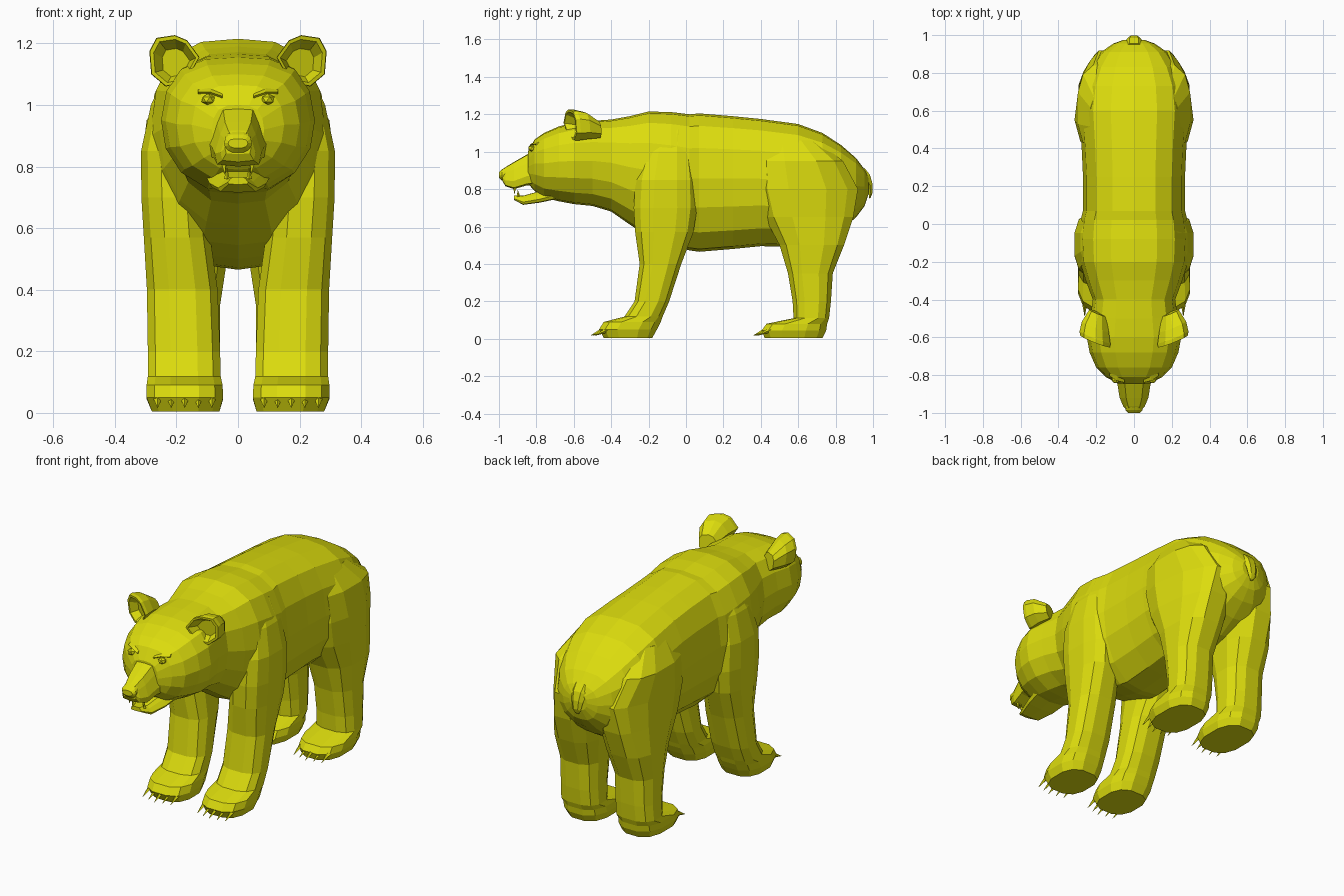
import bpy, bmesh, math
from mathutils import Vector

fur = bpy.data.materials.new("yellow")
fur.diffuse_color = (0.72, 0.72, 0.004, 1)


def finish(name, bm):
    bmesh.ops.recalc_face_normals(bm, faces=bm.faces)
    mesh = bpy.data.meshes.new(name)
    bm.to_mesh(mesh)
    bm.free()
    mesh.materials.append(fur)
    obj = bpy.data.objects.new(name, mesh)
    bpy.context.collection.objects.link(obj)
    return obj


def loft(name, rings):
    """Skin a list of equal-length rings and cap both ends."""
    bm = bmesh.new()
    loops = [[bm.verts.new(p) for p in r] for r in rings]
    n = len(loops[0])
    for a, b in zip(loops, loops[1:]):
        for i in range(n):
            j = (i + 1) % n
            bm.faces.new((a[i], a[j], b[j], b[i]))
    bm.faces.new(loops[0])
    bm.faces.new(loops[-1])
    return finish(name, bm)


# Half cross-sections: (fraction of half width, fraction of height)
TORSO = [(0, 1), (.42, .985), (.74, .91), (.93, .75), (1, .53),
         (.94, .32), (.74, .14), (.4, .02), (0, 0)]
MUZZLE = [(0, 1), (.52, .98), (.72, .72), (.95, .3), (.85, .05), (0, 0)]


def cross(half, y, top, bottom, w):
    right = [(x * w, y, bottom + t * (top - bottom)) for x, t in half]
    return right + [(-x, yy, z) for x, yy, z in right[-2:0:-1]]


def along_y(name, half, rows):
    return loft(name, [cross(half, *r) for r in rows])


# Trunk, neck and skull: y, top, bottom, half width
along_y("body", TORSO, [
    (-.845, 1.0, .83, .085), (-.81, 1.065, .79, .15), (-.76, 1.10, .755, .20),
    (-.68, 1.135, .735, .235), (-.60, 1.155, .72, .25), (-.50, 1.165, .71, .232),
    (-.40, 1.172, .68, .218), (-.30, 1.19, .61, .255), (-.20, 1.215, .545, .286),
    (-.08, 1.212, .50, .292), (.02, 1.20, .472, .283), (.07, 1.205, .465, .27),
    (.25, 1.19, .48, .27), (.40, 1.175, .495, .277), (.60, 1.148, .49, .292),
    (.73, 1.10, .52, .275), (.83, 1.035, .58, .235), (.91, .965, .65, .175),
    (.955, .905, .71, .11), (.975, .865, .77, .055)])

# Muzzle, nose and open lower jaw
along_y("muzzle", MUZZLE, [
    (-.76, 1.03, .825, .12), (-.85, .985, .82, .092), (-.92, .945, .80, .08),
    (-.965, .918, .815, .06), (-.98, .905, .84, .045)])
along_y("nose", TORSO, [
    (-.95, .925, .85, .042), (-.985, .905, .845, .045), (-1.0, .89, .86, .032)])
along_y("lower_jaw", MUZZLE, [
    (-.70, .82, .745, .11), (-.78, .79, .728, .098), (-.87, .765, .716, .068),
    (-.92, .766, .742, .035)])


def rump(y):
    """Half width of the hindquarters as they round off to the tail."""
    t = max(0, min(1, (y - .55) / .42))
    return .07 + .245 * math.sqrt(1 - t ** 2)


def leg(name, s, rows, hind):
    """Rounded leg from horizontal slices: z, y front, y back, x inner, x outer."""
    rings = []
    for z, y0, y1, x0, x1 in rows:
        ring = []
        for k in range(12):
            a = math.tau * (k + .5) / 12
            c, d = math.cos(a), math.sin(a)
            px = math.copysign(abs(c) ** .75, c) * 1.025
            py = math.copysign(abs(d) ** .75, d) * 1.025
            x = (x0 + x1) / 2 + px * (x1 - x0) / 2
            y = (y0 + y1) / 2 + py * (y1 - y0) / 2
            if hind and z > .4:
                blend = min(1, (z - .35) / .3)
                x += (min(x, rump(y)) - x) * blend
            ring.append((s * x, y, z))
        rings.append(ring)
    loft(name, rings)


def spike(name, base, tip, r):
    base, tip = Vector(base), Vector(tip)
    bm = bmesh.new()
    bmesh.ops.create_cone(bm, cap_ends=True, segments=4, radius1=r, radius2=.001,
                          depth=(tip - base).length)
    q = (tip - base).to_track_quat('Z', 'Y')
    for v in bm.verts:
        v.co = q @ v.co + (base + tip) / 2
    finish(name, bm)


FORE = [(.005, -.44, -.18, .06, .28), (.05, -.465, -.155, .048, .297),
        (.09, -.44, -.135, .05, .297), (.118, -.33, -.125, .056, .293),
        (.20, -.275, -.09, .058, .293), (.40, -.248, -.025, .066, .296),
        (.57, -.272, .04, .09, .306), (.70, -.28, .06, .10, .314),
        (.85, -.27, .055, .11, .315), (1.0, -.23, .035, .11, .283),
        (1.12, -.17, .015, .06, .225)]
HIND = [(.005, .42, .73, .06, .28), (.045, .405, .75, .048, .297),
        (.08, .43, .755, .05, .297), (.11, .575, .765, .056, .292),
        (.20, .57, .775, .058, .288), (.35, .545, .785, .058, .288),
        (.50, .50, .845, .035, .298), (.65, .42, .895, .012, .308),
        (.80, .38, .92, .01, .316), (.95, .385, .84, .04, .297),
        (1.06, .43, .70, .06, .23)]

# Ear outline (x, z) around the cup
EAR = [(.125, 1.155), (.165, 1.21), (.205, 1.227), (.265, 1.218), (.288, 1.175),
       (.282, 1.10), (.235, 1.06), (.17, 1.075)]


def ear_ring(s, scale, y, cx, cz):
    ring = []
    for x, z in EAR:
        px, pz = cx + (x - cx) * scale, cz + (z - cz) * scale
        ring.append((s * px, y + .42 * (px - .2) - .12 * (pz - 1.14), pz))
    return ring


for side, s in (("left", 1), ("right", -1)):
    leg("front_leg_" + side, s, FORE, False)
    leg("hind_leg_" + side, s, HIND, True)

    # Claws fan across each paw
    for paw, y in (("front", -.43), ("hind", .44)):
        for i in range(5):
            x = .085 + i * .044
            back = .022 * abs(i - 2) / 2
            spike(f"{paw}_claw_{side}", (s * x, y + back, .052),
                  (s * x, y - .08 + back, .017), .016)

    # Cupped ears
    loft("ear_" + side, [ear_ring(s, .55, -.47, .175, 1.09),
                         ear_ring(s, .88, -.545, .19, 1.12),
                         ear_ring(s, 1.0, -.60, .2, 1.14),
                         ear_ring(s, .98, -.622, .2, 1.14),
                         ear_ring(s, .84, -.622, .2, 1.14),
                         ear_ring(s, .55, -.57, .195, 1.13)])

    # Eyes with slanted brows
    bm = bmesh.new()
    bmesh.ops.create_icosphere(bm, subdivisions=1, radius=.024)
    for v in bm.verts:
        v.co = Vector((s * .097 + v.co.x, -.822 + v.co.y, 1.018 + v.co.z * .8))
    finish("eye_" + side, bm)
    loft("brow_" + side, [[(s * x, y, z), (s * x, y - .008, z + .006), (s * x, y + .02, z + .02)]
                          for x, y, z in ((.05, -.832, 1.022), (.09, -.822, 1.036),
                                          (.13, -.797, 1.036))])

    # Canine teeth
    spike("upper_tooth_" + side, (s * .045, -.915, .81), (s * .043, -.918, .775), .01)
    spike("lower_tooth_" + side, (s * .036, -.895, .76), (s * .036, -.9, .795), .009)

# Short drooping tail: y, z, radius
tail = []
for y, z, r in ((.935, .90, .05), (.966, .865, .045), (.983, .82, .036),
                (.988, .775, .026), (.983, .752, .012)):
    tail.append([(r * math.cos(math.tau * k / 6),
                  y + .45 * r * math.sin(math.tau * k / 6),
                  z + .3 * r * math.sin(math.tau * k / 6)) for k in range(6)])
loft("tail", tail)
